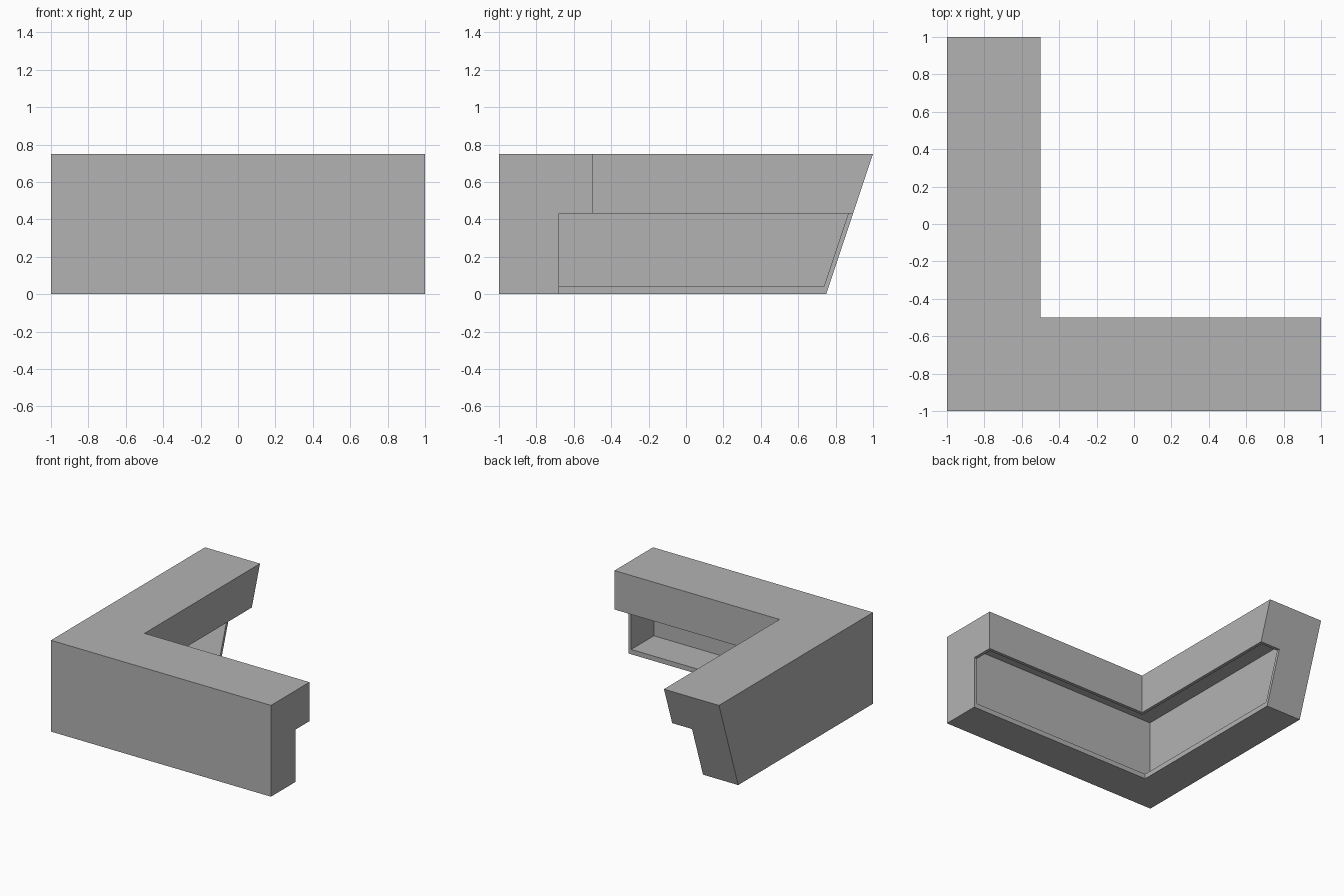
import bpy
import bmesh

cube = bpy.data.objects.get("Cube")
if cube:
    bpy.data.objects.remove(cube, do_unlink=True)

# Main dimensions
HEIGHT, NOTCH_Z = 0.75, 0.43
TOP_DEPTH, BASE_DEPTH = 0.50, 0.32
WALL, FLOOR = 0.026, 0.04

# One plain grey finish
grey = bpy.data.materials.new("plain_grey")
grey.use_nodes = True
grey.diffuse_color = (0.448, 0.448, 0.448, 1)
grey.node_tree.nodes["Principled BSDF"].inputs["Base Color"].default_value = grey.diffuse_color


def corner_sweep(name, profile, inset):
    """Sweep a (depth, z) profile round the corner; the far end leans outward."""
    bm = bmesh.new()
    rings = [
        [bm.verts.new((1 - inset, d - 1, z)) for d, z in profile],
        [bm.verts.new((d - 1, d - 1, z)) for d, z in profile],
        [bm.verts.new((d - 1, 0.75 + z / 3 - inset, z)) for d, z in profile],
    ]
    count = len(profile)
    for a, b in zip(rings, rings[1:]):
        for i in range(count):
            j = (i + 1) % count
            bm.faces.new((a[i], a[j], b[j], b[i]))
    bm.faces.new(rings[0])
    bm.faces.new(rings[-1])
    bmesh.ops.recalc_face_normals(bm, faces=bm.faces)
    mesh = bpy.data.meshes.new(name)
    bm.to_mesh(mesh)
    bm.free()
    mesh.materials.append(grey)
    obj = bpy.data.objects.new(name, mesh)
    bpy.context.collection.objects.link(obj)
    return obj


# Corner counter: wide upper section overhanging a narrower base
body = corner_sweep("corner_counter", [
    (0, 0), (BASE_DEPTH, 0), (BASE_DEPTH, NOTCH_Z),
    (TOP_DEPTH, NOTCH_Z), (TOP_DEPTH, HEIGHT), (0, HEIGHT)], 0)

# Hollow interior, open on the inner side under the overhang
inner = TOP_DEPTH - WALL
hollow = corner_sweep("hollow_cutter", [
    (WALL, FLOOR), (inner, FLOOR),
    (inner, HEIGHT - WALL), (WALL, HEIGHT - WALL)], WALL)
hollow.hide_render = True

cut = body.modifiers.new("hollow", 'BOOLEAN')
cut.operation = 'DIFFERENCE'
cut.solver = 'EXACT'
cut.object = hollow
bpy.context.view_layer.objects.active = body
bpy.ops.object.modifier_apply(modifier=cut.name)
bpy.data.objects.remove(hollow, do_unlink=True)
